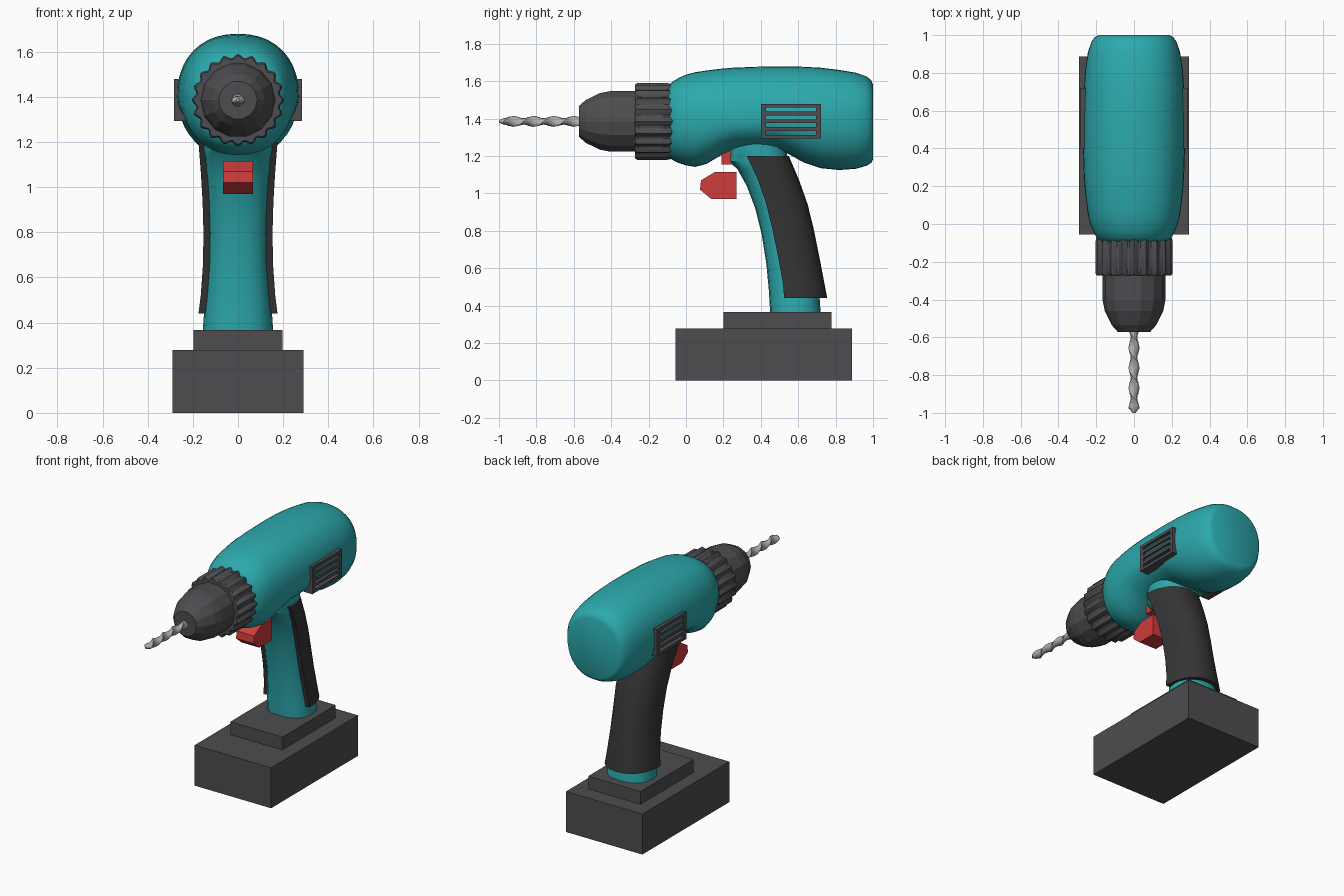
import bpy, bmesh
from math import sin, cos, pi, radians, copysign

if "Cube" in bpy.data.objects:
    bpy.data.objects.remove(bpy.data.objects["Cube"])


def material(name, rgb):
    m = bpy.data.materials.new(name)
    m.diffuse_color = (*rgb, 1)
    m.use_nodes = True
    m.node_tree.nodes["Principled BSDF"].inputs["Base Color"].default_value = m.diffuse_color
    return m


TEAL = material("teal", (0.025, 0.40, 0.42))
DARK = material("charcoal", (0.075, 0.073, 0.08))
RUBBER = material("rubber", (0.035, 0.035, 0.035))
RED = material("red", (0.62, 0.045, 0.045))
STEEL = material("steel", (0.42, 0.42, 0.42))
AXIS_Z = 1.385


def finish(bm, name, mat, angle=None):
    bmesh.ops.recalc_face_normals(bm, faces=bm.faces[:])
    me = bpy.data.meshes.new(name)
    bm.to_mesh(me)
    bm.free()
    me.materials.append(mat)
    ob = bpy.data.objects.new(name, me)
    bpy.context.collection.objects.link(ob)
    if angle:
        bpy.ops.object.select_all(action='DESELECT')
        ob.select_set(True)
        bpy.context.view_layer.objects.active = ob
        bpy.ops.object.shade_smooth_by_angle(angle=radians(angle))
    return ob


def loft(name, rings, mat, angle=None):
    """Skin closed rings of equal length and cap both ends."""
    bm = bmesh.new()
    rows = [[bm.verts.new(p) for p in r] for r in rings]
    n = len(rows[0])
    for a, b in zip(rows, rows[1:]):
        for i in range(n):
            j = (i + 1) % n
            bm.faces.new((a[i], a[j], b[j], b[i]))
    bm.faces.new(rows[0])
    bm.faces.new(rows[-1])
    return finish(bm, name, mat, angle)


def boxes(name, spans, mat):
    """Boxes given as (x0, x1, y0, y1, z0, z1), joined in one object."""
    bm = bmesh.new()
    for x0, x1, y0, y1, z0, z1 in spans:
        vs = bmesh.ops.create_cube(bm, size=1)["verts"]
        for v in vs:
            v.co = ((x0 + x1) / 2 + v.co.x * (x1 - x0),
                    (y0 + y1) / 2 + v.co.y * (y1 - y0),
                    (z0 + z1) / 2 + v.co.z * (z1 - z0))
    return finish(bm, name, mat)


def power(v, e):
    return copysign(abs(v) ** e, v)


def turned(y, n, radius):
    """Ring round the drill axis; radius is a function of the angle."""
    return [(radius(t) * cos(t), y, AXIS_Z + radius(t) * sin(t))
            for t in (2 * pi * i / n for i in range(n))]


# Motor housing: y, half width, top, bottom
BODY = [(-0.10, 0.165, 1.56, 1.21), (-0.075, 0.197, 1.595, 1.18),
        (-0.04, 0.215, 1.617, 1.163), (0.0, 0.232, 1.635, 1.15),
        (0.05, 0.244, 1.648, 1.142), (0.11, 0.252, 1.657, 1.158),
        (0.18, 0.26, 1.666, 1.20), (0.25, 0.265, 1.672, 1.232),
        (0.37, 0.269, 1.677, 1.24), (0.48, 0.27, 1.679, 1.235),
        (0.55, 0.27, 1.679, 1.21), (0.63, 0.268, 1.677, 1.165),
        (0.72, 0.265, 1.672, 1.135), (0.82, 0.258, 1.66, 1.125),
        (0.91, 0.244, 1.645, 1.132), (0.965, 0.225, 1.625, 1.148),
        (0.99, 0.207, 1.605, 1.163), (1.0, 0.188, 1.58, 1.182)]


def body_ring(y, w, top, bottom):
    ring = []
    for i in range(40):
        t = 2 * pi * i / 40
        h = (top - 1.4) if sin(t) > 0 else (1.4 - bottom)
        ring.append((w * power(cos(t), 0.9), y, 1.4 + h * power(sin(t), 0.9)))
    return ring


loft("motor_housing", [body_ring(*r) for r in BODY], TEAL, 50)

# Scalloped clutch collar
loft("clutch_collar",
     [turned(y, 100, lambda t: r + 0.009 * cos(20 * t))
      for y, r in ((-0.272, 0.188), (-0.262, 0.196), (-0.10, 0.196), (-0.07, 0.19))],
     DARK, 35)

# Faceted chuck
loft("chuck", [turned(y, 14, lambda t: r) for y, r in
               ((-0.572, 0.085), (-0.535, 0.118), (-0.46, 0.155), (-0.405, 0.166), (-0.25, 0.166))],
     DARK)

# Twisted drill bit with a blunt point
bit = []
for i in range(36):
    y = -0.975 + 0.42 * i / 35
    a = (y + 0.975) * pi / 0.107
    bit.append([(0.029 * cos(t) * cos(a) - 0.018 * sin(t) * sin(a), y,
                 AXIS_Z + 0.029 * cos(t) * sin(a) + 0.018 * sin(t) * cos(a))
                for t in (2 * pi * k / 10 for k in range(10))])
bit.insert(0, turned(-1.0, 10, lambda t: 0.007))
loft("drill_bit", bit, STEEL, 40)

# Curved handle: z, half width, front y, back y
HANDLE = [(0.36, 0.156, 0.45, 0.72), (0.48, 0.148, 0.443, 0.712),
          (0.62, 0.137, 0.43, 0.69), (0.78, 0.135, 0.405, 0.66),
          (0.92, 0.14, 0.37, 0.63), (1.04, 0.147, 0.325, 0.59),
          (1.13, 0.153, 0.275, 0.56), (1.17, 0.156, 0.23, 0.545),
          (1.30, 0.16, 0.24, 0.53)]
loft("handle", [[(w * power(cos(t), 0.8), (f + b) / 2 + (b - f) / 2 * power(sin(t), 0.9), z)
                 for t in (2 * pi * i / 20 for i in range(20))]
                for z, w, f, b in HANDLE], TEAL, 30)

# Rubber grip wrapped round the back: z, half width, front y, back y
GRIP = [(0.44, 0.175, 0.525, 0.755), (0.52, 0.165, 0.518, 0.74),
        (0.66, 0.155, 0.493, 0.713), (0.80, 0.153, 0.464, 0.685),
        (0.94, 0.157, 0.43, 0.651), (1.07, 0.165, 0.386, 0.605),
        (1.20, 0.175, 0.325, 0.55)]


def grip_ring(z, w, f, b):
    ts = [pi * i / 12 for i in range(13)]
    arc = lambda d: [((w - d) * power(cos(t), 0.85), f + (b - d - f) * power(sin(t), 0.85), z) for t in ts]
    return arc(0) + arc(0.03)[::-1]


loft("rubber_grip", [grip_ring(*r) for r in GRIP], RUBBER, 30)

# Trigger and the direction switch above it
TRIGGER = [(0.27, 0.97), (0.135, 0.97), (0.075, 1.02), (0.08, 1.07), (0.155, 1.115), (0.27, 1.115)]
loft("trigger", [[(x, y, z) for y, z in TRIGGER] for x in (-0.067, 0.067)], RED)
boxes("direction_switch", [(-0.06, 0.06, 0.19, 0.27, 1.155, 1.24)], RED)

# Vent grille on each side
spans = [(0.22, 0.284, y, y + 0.027, 1.293, 1.479) for y in (0.40, 0.694)]
spans += [(0.22, 0.284, 0.427, 0.694, z, z + 0.02)
          for z in (1.293 + 0.0415 * i for i in range(5))]
vents = boxes("side_vents", spans, DARK)
vents.modifiers.new("mirror", 'MIRROR')

# Battery pack and its mount
boxes("battery", [(-0.29, 0.29, -0.055, 0.887, 0, 0.278)], DARK)
boxes("battery_mount", [(-0.198, 0.198, 0.2, 0.777, 0.27, 0.366)], DARK)
